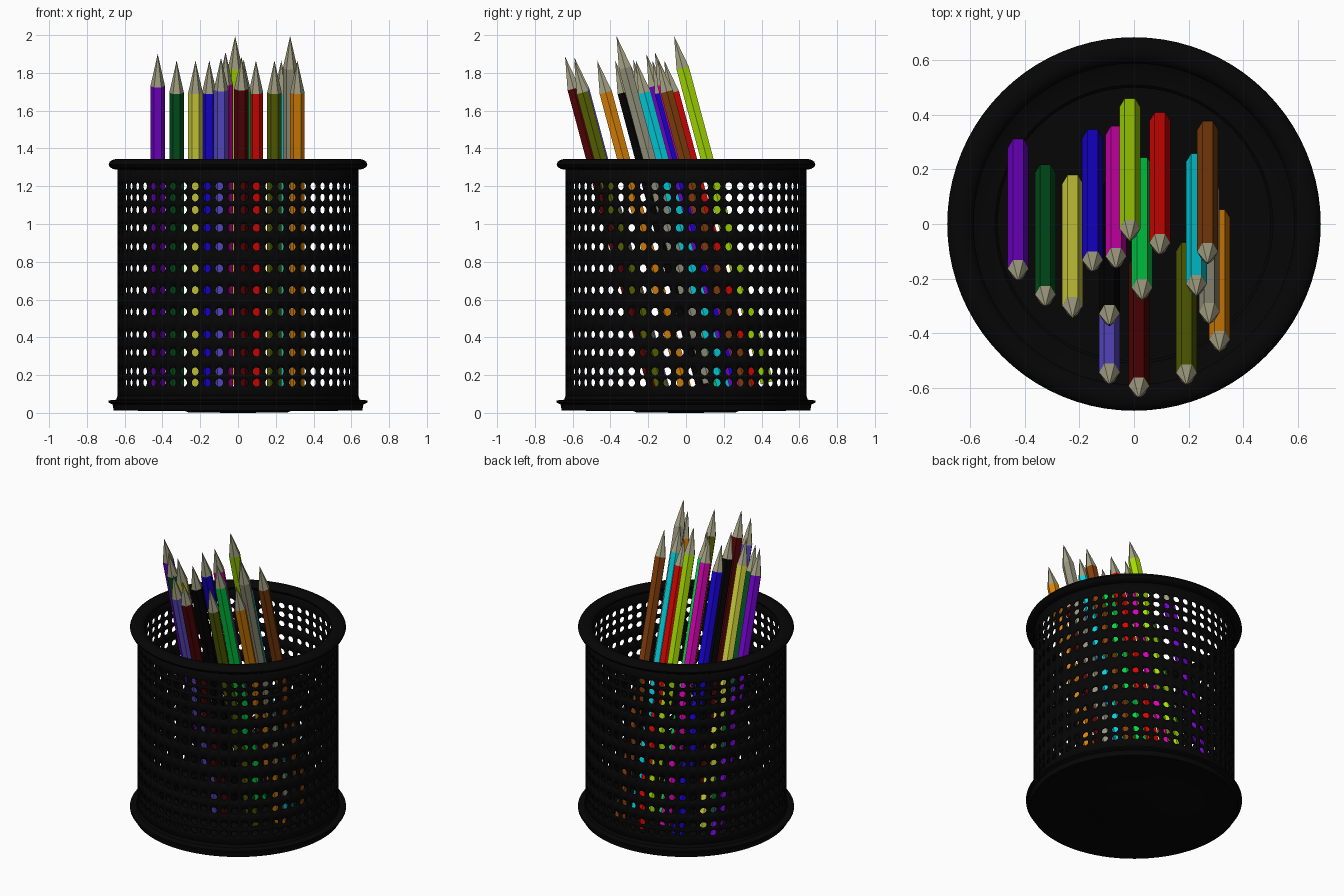
import bpy, bmesh
from math import sin, cos, pi, radians

if "Cube" in bpy.data.objects:
    bpy.data.objects.remove(bpy.data.objects["Cube"])


def material(name, rgb):
    m = bpy.data.materials.new(name)
    m.diffuse_color = [(c / 255) ** 2.2 for c in rgb] + [1]
    m.use_nodes = True
    m.node_tree.nodes["Principled BSDF"].inputs["Base Color"].default_value = m.diffuse_color
    return m


def make_object(name, bm, mats):
    bmesh.ops.recalc_face_normals(bm, faces=bm.faces)
    me = bpy.data.meshes.new(name)
    bm.to_mesh(me)
    bm.free()
    for m in mats:
        me.materials.append(m)
    ob = bpy.data.objects.new(name, me)
    bpy.context.collection.objects.link(ob)
    return ob


def smooth(ob, angle=35):
    bpy.ops.object.select_all(action='DESELECT')
    ob.select_set(True)
    bpy.context.view_layer.objects.active = ob
    bpy.ops.object.shade_smooth_by_angle(angle=radians(angle))


def lathe(name, profile, closed, mat, n=80):
    bm = bmesh.new()
    vs = [bm.verts.new((r, 0, z)) for r, z in profile]
    pairs = list(zip(vs, vs[1:] + vs[:1])) if closed else list(zip(vs, vs[1:]))
    es = [bm.edges.new(p) for p in pairs]
    bmesh.ops.spin(bm, geom=vs + es, cent=(0, 0, 0), axis=(0, 0, 1),
                   angle=2 * pi, steps=n, use_merge=False)
    bmesh.ops.remove_doubles(bm, verts=bm.verts, dist=1e-4)
    ob = make_object(name, bm, [mat])
    smooth(ob)
    return ob


metal = material("black_metal", (14, 14, 14))
wood = material("wood", (165, 162, 132))

# Perforated cup wall: a grid of cells, each with a round hole
R, COLS, HOLE = 0.633, 60, 0.0215
rows = [0.16, 0.22, 0.32, 0.415, 0.535, 0.65, 0.765, 0.88, 0.98, 1.075, 1.14, 1.2]
bounds = [0.13] + [(a + b) / 2 for a, b in zip(rows, rows[1:])] + [1.23]
bm = bmesh.new()


def on_wall(u, z):
    return bm.verts.new((R * cos(u), R * sin(u), z))


half = pi / COLS
for i in range(COLS):
    u0 = (i + 0.5) * 2 * half
    for j, zc in enumerate(rows):
        lo, hi = bounds[j], bounds[j + 1]
        outer, inner = [], []
        for k in range(12):
            c, s = cos(pi / 4 + k * pi / 6), sin(pi / 4 + k * pi / 6)
            m = max(abs(c), abs(s))
            outer.append(on_wall(u0 + half * c / m,
                                 (lo + hi) / 2 + (hi - lo) / 2 * s / m))
            inner.append(on_wall(u0 + HOLE * c / R, zc + HOLE * s))
        for k in range(12):
            q = (k + 1) % 12
            bm.faces.new((outer[k], outer[q], inner[q], inner[k]))
    # plain bands below and above the holes
    for lo, hi in ((0.06, 0.13), (1.23, 1.32)):
        t = half * cos(radians(75)) / sin(radians(75))
        us = [u0 - half, u0 - t, u0 + t, u0 + half]
        for a, b in zip(us, us[1:]):
            bm.faces.new((on_wall(a, lo), on_wall(b, lo), on_wall(b, hi), on_wall(a, hi)))
bmesh.ops.remove_doubles(bm, verts=bm.verts, dist=1e-4)
wall = make_object("perforated_wall", bm, [metal])
sol = wall.modifiers.new("thickness", 'SOLIDIFY')
sol.thickness = 0.01
sol.offset = 0
smooth(wall)

# Rounded top rim
lathe("top_rim", [(0.637 + 0.048 * cos(k * pi / 6), 1.316 + 0.029 * sin(k * pi / 6))
                  for k in range(12)], True, metal)

# Base dish with a flange and a stepped floor
lathe("base", [(0, 0), (0.26, 0.002), (0.28, 0.01), (0.658, 0.012), (0.664, 0.045),
               (0.685, 0.055), (0.685, 0.066), (0.645, 0.07), (0.635, 0.1),
               (0.6, 0.1), (0.58, 0.085), (0.51, 0.08), (0.5, 0.07),
               (0.5, 0.03), (0, 0.03)], False, metal)

# Pencils: hexagonal, all leaning the same way; origin at the tip
LENGTH, PR = 1.90, 0.0385


def pencil(name, rgb, x, y, z):
    bm = bmesh.new()
    rings = [[bm.verts.new((r * cos(k * pi / 3), r * sin(k * pi / 3), h)) for k in range(6)]
             for r, h in ((PR, -LENGTH), (PR, -0.175), (0.004, -0.018))]
    tip = bm.verts.new((0, 0, 0))
    bm.faces.new(rings[0])
    for k in range(6):
        q = (k + 1) % 6
        bm.faces.new((rings[0][k], rings[0][q], rings[1][q], rings[1][k]))
        cone = bm.faces.new((rings[1][k], rings[1][q], rings[2][q], rings[2][k]))
        cone.material_index = 1
        bm.faces.new((rings[2][k], rings[2][q], tip))
    ob = make_object(name + "_pencil", bm, [material(name, rgb), wood])
    ob.location = (x, y, z)
    ob.rotation_euler = (radians(15), 0, 0)


for p in [
    ("purple", (115, 10, 205), -0.425, -0.21, 1.90),
    ("dark_green", (10, 85, 35), -0.325, -0.305, 1.865),
    ("yellow", (215, 215, 65), -0.225, -0.345, 1.865),
    ("blue", (30, 10, 215), -0.152, -0.178, 1.865),
    ("periwinkle", (95, 80, 210), -0.09, -0.59, 1.88),
    ("black", (12, 12, 12), -0.09, -0.375, 1.865),
    ("magenta", (215, 10, 180), -0.066, -0.165, 1.91),
    ("lime", (165, 220, 10), -0.015, -0.063, 1.995),
    ("green", (10, 215, 75), 0.03, -0.28, 1.87),
    ("dark_red", (85, 12, 15), 0.018, -0.64, 1.885),
    ("red", (220, 15, 10), 0.095, -0.115, 1.865),
    ("olive", (90, 100, 10), 0.193, -0.592, 1.865),
    ("cyan", (10, 210, 225), 0.229, -0.265, 1.865),
    ("brown", (130, 65, 20), 0.27, -0.147, 1.87),
    ("grey", (150, 147, 125), 0.276, -0.368, 1.995),
    ("orange", (220, 130, 15), 0.314, -0.47, 1.865),
]:
    pencil(*p)
